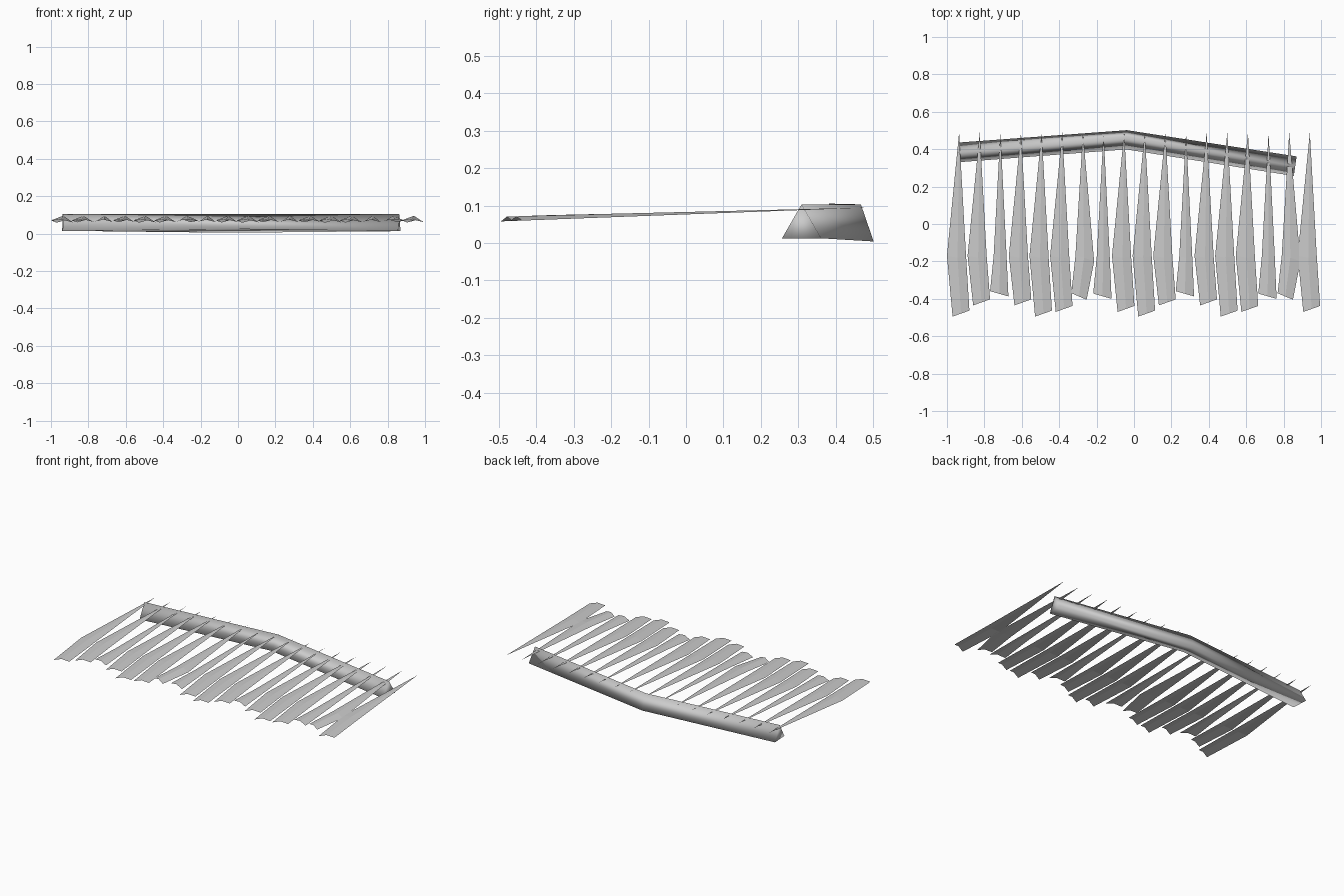
import bpy, math

if "Cube" in bpy.data.objects:
    bpy.data.objects.remove(bpy.data.objects["Cube"])


def make_object(name, verts, faces, smooth=False):
    mesh = bpy.data.meshes.new(name)
    mesh.from_pydata(verts, [], faces)
    mesh.update()
    for p in mesh.polygons:
        p.use_smooth = smooth
    obj = bpy.data.objects.new(name, mesh)
    bpy.context.collection.objects.link(obj)
    return obj


# bent three-sided stem: centre, roll angle and sideways lean of each section
R = 0.0605
sections = [((-0.937, 0.383, 0.045), 0, -0.06),
            ((-0.04, 0.456, 0.044), -11, 0.03),
            ((0.862, 0.309, 0.043), 0, 0.14)]
verts, faces = [], []
for (x, y, z), roll, lean in sections:
    for k in range(3):
        a = math.radians(90 + roll + 120 * k)
        dy = R * math.cos(a)
        verts.append((x + dy * lean, y + dy, z + R * math.sin(a)))
for s in range(2):
    for k in range(3):
        a, b = 3 * s + k, 3 * s + (k + 1) % 3
        faces.append((a, b, b + 3, a + 3))
faces += [(2, 1, 0), (6, 7, 8)]
make_object("stem", verts, faces, True)


# creased leaf blade, pointed at the back and cut at a slant at the front
def plane_z(y):
    return 0.095 - 0.037 * (0.49 - y) / 0.985


def leaf(i, kind, end_y):
    x = -0.935 + 0.1103 * i
    if kind == "L":      # bulges to the left
        side = [(-0.065, -0.17), (-0.035, end_y), (0.055, end_y + 0.032), (0.037, -0.17)]
    elif kind == "R":    # bulges to the right
        side = [(-0.04, -0.17), (-0.062, end_y + 0.035), (0.02, end_y), (0.06, -0.20)]
    else:                # straight sides
        side = [(-0.036, -0.17), (-0.055, end_y + 0.028), (0.043, end_y), (0.033, -0.17)]
    (lx, ly), (ax, ay), (bx, by), (rx, ry) = side
    mx, my = (ax + bx) / 2, (ay + by) / 2
    pts = [(0, 0.49, 0.0), (lx, ly, 0), (ax, ay, 0), (mx, my, 0.012),
           (bx, by, 0), (rx, ry, 0), ((lx + rx) / 2 * 0.6, -0.18, 0.009)]
    v = [(x + px, py, plane_z(py) + dz) for px, py, dz in pts]
    f = [(0, 1, 6), (1, 2, 3, 6), (6, 3, 4, 5), (0, 6, 5)]
    make_object(f"leaf_{i + 1}", v, f)


kinds = "LLSLLLRSLLLSLLLSRL"
ends = [-.495, -.435, -.387, -.435, -.495, -.47, -.405, -.40, -.47,
        -.495, -.435, -.387, -.435, -.495, -.47, -.40, -.405, -.47]
for i, (k, e) in enumerate(zip(kinds, ends)):
    leaf(i, k, e)
